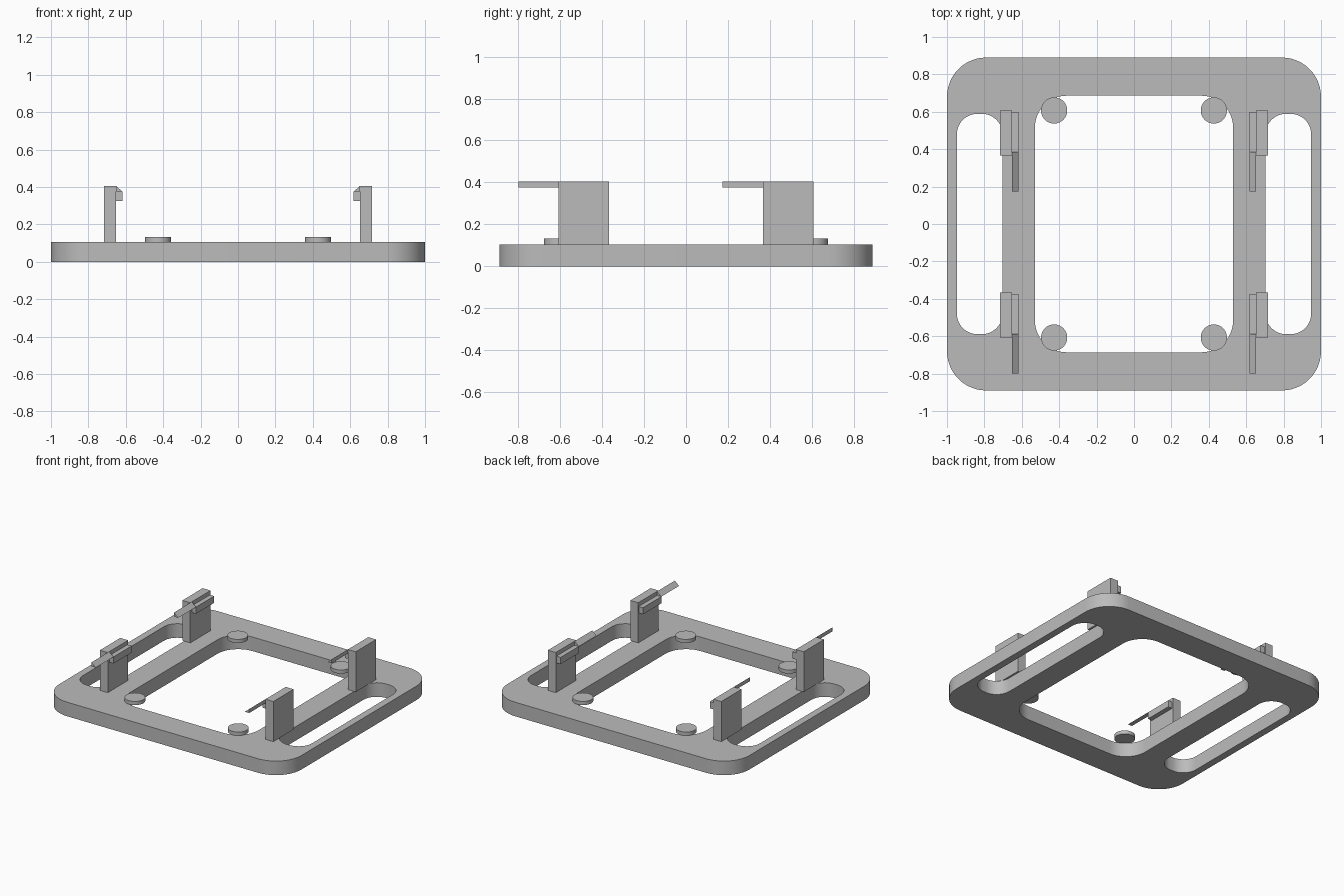
import bpy, bmesh
from math import sin, cos, pi, radians
from mathutils import Matrix, Vector

cube = bpy.data.objects.get("Cube")
if cube:
    bpy.data.objects.remove(cube, do_unlink=True)

grey = bpy.data.materials.new("plain_grey")
grey.use_nodes = True
colour = (0.5, 0.5, 0.5, 1)
grey.diffuse_color = colour
grey.node_tree.nodes["Principled BSDF"].inputs["Base Color"].default_value = colour

BASE_TOP = 0.105


def finish(name, bm):
    bmesh.ops.recalc_face_normals(bm, faces=bm.faces)
    mesh = bpy.data.meshes.new(name)
    bm.to_mesh(mesh)
    bm.free()
    mesh.materials.append(grey)
    mesh.shade_smooth()
    mesh.set_sharp_from_angle(angle=radians(30))
    obj = bpy.data.objects.new(name, mesh)
    bpy.context.collection.objects.link(obj)
    return obj


def rounded_rect(cx, half_x, half_y, r, steps=12):
    """Outline points of a rectangle with rounded corners."""
    pts = []
    for q, (sx, sy) in enumerate([(1, 1), (-1, 1), (-1, -1), (1, -1)]):
        for i in range(steps + 1):
            a = (q + i / steps) * pi / 2
            pts.append((cx + sx * (half_x - r) + r * cos(a),
                        sy * (half_y - r) + r * sin(a), 0))
    return pts


def extrude_loops(name, loops, offset):
    """Fill closed outlines (inner ones become holes) and extrude them."""
    bm = bmesh.new()
    for pts in loops:
        vs = [bm.verts.new(p) for p in pts]
        for a, b in zip(vs, vs[1:] + vs[:1]):
            bm.edges.new((a, b))
    bmesh.ops.triangle_fill(bm, edges=bm.edges[:], use_beauty=True)
    ext = bmesh.ops.extrude_face_region(bm, geom=bm.faces[:], use_keep_orig=True)
    moved = [g for g in ext["geom"] if isinstance(g, bmesh.types.BMVert)]
    bmesh.ops.translate(bm, verts=moved, vec=Vector(offset))
    return finish(name, bm)


def box(name, x, y, z):
    bm = bmesh.new()
    spans = (x, y, z)
    size = [abs(b - a) for a, b in spans]
    mid = [(a + b) / 2 for a, b in spans]
    bmesh.ops.create_cube(bm, size=1, matrix=Matrix.Translation(mid) @ Matrix.Diagonal((*size, 1)))
    return finish(name, bm)


# Base frame with a central opening and two side slots
extrude_loops("base_frame", [
    rounded_rect(0, 1, 0.89, 0.21),
    rounded_rect(0, 0.53, 0.686, 0.17),
    rounded_rect(0.825, 0.122, 0.589, 0.11),
    rounded_rect(-0.825, 0.122, 0.589, 0.11),
], (0, 0, BASE_TOP))

for side, sx in (("left", 1), ("right", -1)):
    for end, sy in (("front", -1), ("back", 1)):
        tag = f"{end}_{side}"

        # Round support pad overhanging the opening's corner
        bm = bmesh.new()
        bmesh.ops.create_cone(bm, cap_ends=True, segments=40, radius1=0.07, radius2=0.07,
                              depth=0.027,
                              matrix=Matrix.Translation((sx * 0.427, sy * 0.607, BASE_TOP + 0.0135)))
        finish(f"support_pad_{tag}", bm)

        # Clip: upright post, catch block, and ramp offset toward the front
        yc = sy * 0.487
        box(f"clip_post_{tag}", (sx * 0.652, sx * 0.717), (yc - 0.12, yc + 0.12), (BASE_TOP, 0.405))
        box(f"clip_catch_{tag}", (sx * 0.617, sx * 0.652), (yc - 0.102, yc + 0.113), (0.325, 0.375))
        ramp = [(sx * 0.652, 0.405), (sx * 0.652, 0.375), (sx * 0.617, 0.375)]
        extrude_loops(f"clip_ramp_{tag}", [[(x, yc - 0.102, z) for x, z in ramp]], (0, -0.21, 0))
